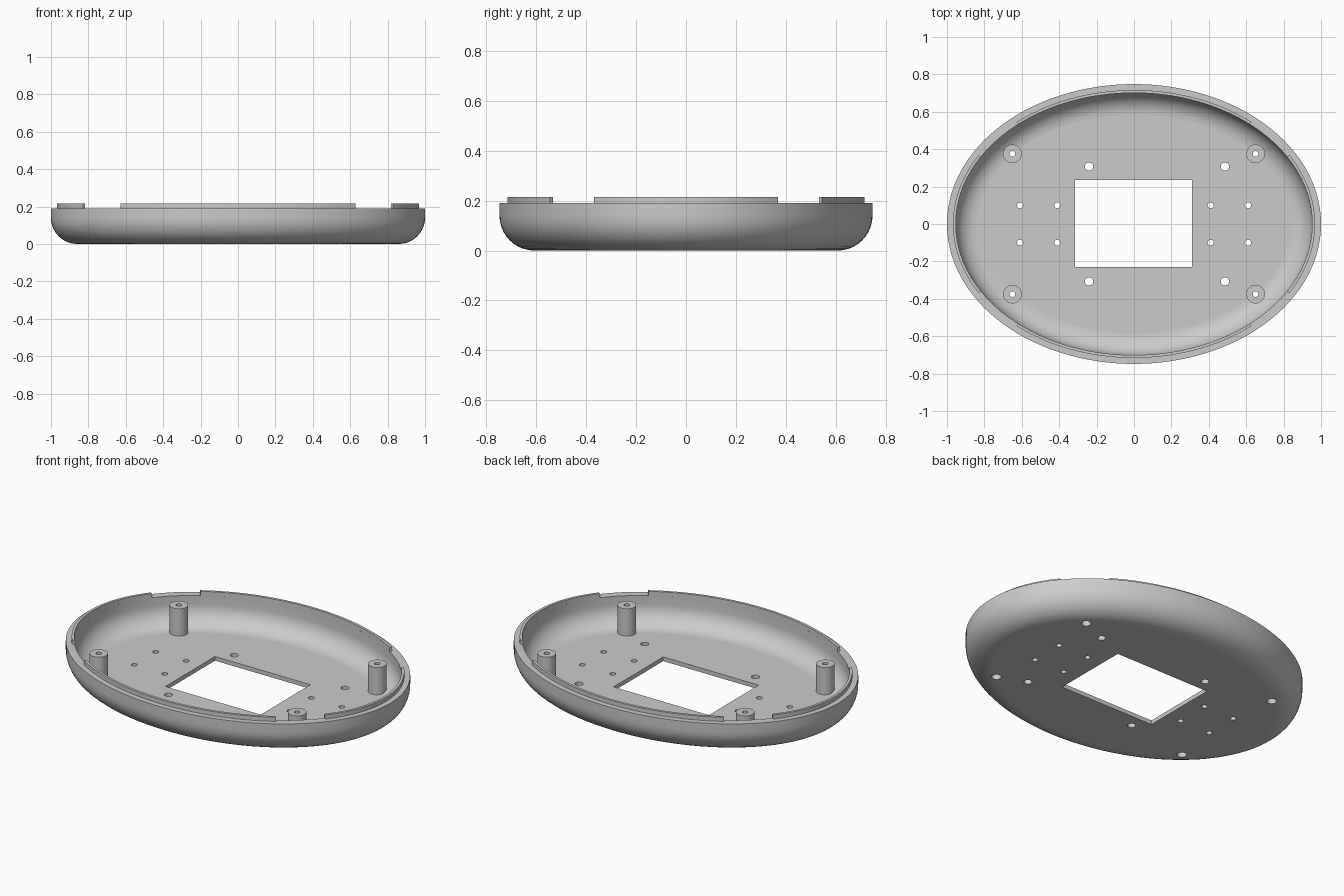
import bpy, bmesh, math
from mathutils import Matrix

if "Cube" in bpy.data.objects:
    bpy.data.objects.remove(bpy.data.objects["Cube"])

A, B = 1.0, 0.748          # half axes of the oval
WALL, RIM, FLOOR = 0.047, 0.19, 0.025
LIP_OUT, LIP_TOP = 0.032, 0.215
SIDES = 128

grey = bpy.data.materials.new("plain grey")
grey.use_nodes = True
grey.diffuse_color = (0.6, 0.6, 0.6, 1)
grey.node_tree.nodes["Principled BSDF"].inputs["Base Color"].default_value = (0.6, 0.6, 0.6, 1)


def make(name, bm):
    bmesh.ops.recalc_face_normals(bm, faces=bm.faces)
    mesh = bpy.data.meshes.new(name)
    bm.to_mesh(mesh)
    bm.free()
    mesh.materials.append(grey)
    ob = bpy.data.objects.new(name, mesh)
    bpy.context.collection.objects.link(ob)
    return ob


def activate(ob):
    bpy.ops.object.select_all(action='DESELECT')
    ob.select_set(True)
    bpy.context.view_layer.objects.active = ob


def finish(ob):
    # smooth walls, crisp edges and truly flat level faces
    activate(ob)
    bpy.ops.object.shade_smooth_by_angle(angle=math.radians(30))
    for p in ob.data.polygons:
        if abs(p.normal.z) > 0.999:
            p.use_smooth = False


def oval(bm, inset, z, angles):
    return [bm.verts.new(((A - inset) * math.cos(t), (B - inset) * math.sin(t), z)) for t in angles]


def bridge(bm, r1, r2, closed=True):
    n = len(r1)
    for i in range(n if closed else n - 1):
        j = (i + 1) % n
        bm.faces.new((r1[i], r1[j], r2[j], r2[i]))


def cylinder(bm, x, y, r, z0, z1, sides=32):
    bmesh.ops.create_cone(bm, cap_ends=True, segments=sides, radius1=r, radius2=r, depth=z1 - z0,
                          matrix=Matrix.Translation((x, y, (z0 + z1) / 2)))


def fillet(inset, z, r, steps=10):
    # quarter round from the flat base up to the wall, as (inset, height)
    arc = [math.pi / 2 * i / steps for i in range(steps + 1)]
    return [(inset + r * (1 - math.sin(a)), z + r * (1 - math.cos(a))) for a in arc]


def cut(ob, cutter):
    mod = ob.modifiers.new("cut", 'BOOLEAN')
    mod.operation, mod.solver, mod.object = 'DIFFERENCE', 'EXACT', cutter
    activate(ob)
    bpy.ops.object.modifier_apply(modifier=mod.name)


# Oval tray: outer profile, rim, then inner profile back down
profile = fillet(0, 0, 0.14) + [(0, RIM), (WALL, RIM)] + fillet(WALL, FLOOR, 0.115)[::-1]
bm = bmesh.new()
turn = [2 * math.pi * i / SIDES for i in range(SIDES)]
rings = [oval(bm, d, z, turn) for d, z in profile]
for r1, r2 in zip(rings, rings[1:]):
    bridge(bm, r1, r2)
bm.faces.new(rings[0])
bm.faces.new(rings[-1])
tray = make("oval_tray", bm)

# Openings in the floor: window, vent holes and screw holes
corners = [(sx, sy) for sx in (-1, 1) for sy in (-1, 1)]
bm = bmesh.new()
bmesh.ops.create_cube(bm, size=1, matrix=Matrix.Translation((-0.002, 0.002, 0)) @ Matrix.Diagonal((0.625, 0.465, 0.3, 1)))
for sx, sy in corners:
    for x in (0.41, 0.61):
        cylinder(bm, sx * x, sy * 0.1, 0.016, -0.1, 0.1)
    cylinder(bm, 0.123 + sx * 0.363, sy * 0.307, 0.022, -0.1, 0.1)
    cylinder(bm, sx * 0.65, sy * 0.375, 0.026, -0.1, 0.1)
cutter = make("floor_cutter", bm)
cut(tray, cutter)
bpy.data.objects.remove(cutter)
finish(tray)

# Screw posts: hollow columns, wide bore below and narrow bore above
for sx, sy in corners:
    bm = bmesh.new()
    steps = [(0.026, 0.01), (0.05, 0.01), (0.05, 0.187), (0.015, 0.187), (0.015, 0.15), (0.026, 0.15)]
    rings = []
    for r, z in steps:
        rings.append(bmesh.ops.create_circle(bm, segments=32, radius=r,
                     matrix=Matrix.Translation((sx * 0.65, sy * 0.375, z)))["verts"])
    for r1, r2 in zip(rings, rings[1:] + rings[:1]):
        bridge(bm, r1, r2)
    end = ("back" if sy > 0 else "front") + ("_left" if sx > 0 else "_right")
    finish(make("screw_post_" + end, bm))

# Raised locating lip, in four arcs with gaps between
for name, mid, half in (("left", 0, 31), ("back", 90, 40.5), ("right", 180, 31), ("front", 270, 40.5)):
    bm = bmesh.new()
    count = 28
    arc = [math.radians(mid - half + 2 * half * i / count) for i in range(count + 1)]
    section = [(LIP_OUT, RIM - 0.005), (LIP_OUT, LIP_TOP), (WALL, LIP_TOP), (WALL, RIM - 0.005)]
    rows = [oval(bm, d, z, arc) for d, z in section]
    for r1, r2 in zip(rows, rows[1:] + rows[:1]):
        bridge(bm, r1, r2, closed=False)
    for k in (0, -1):
        bm.faces.new([row[k] for row in rows])
    finish(make("rim_lip_" + name, bm))
